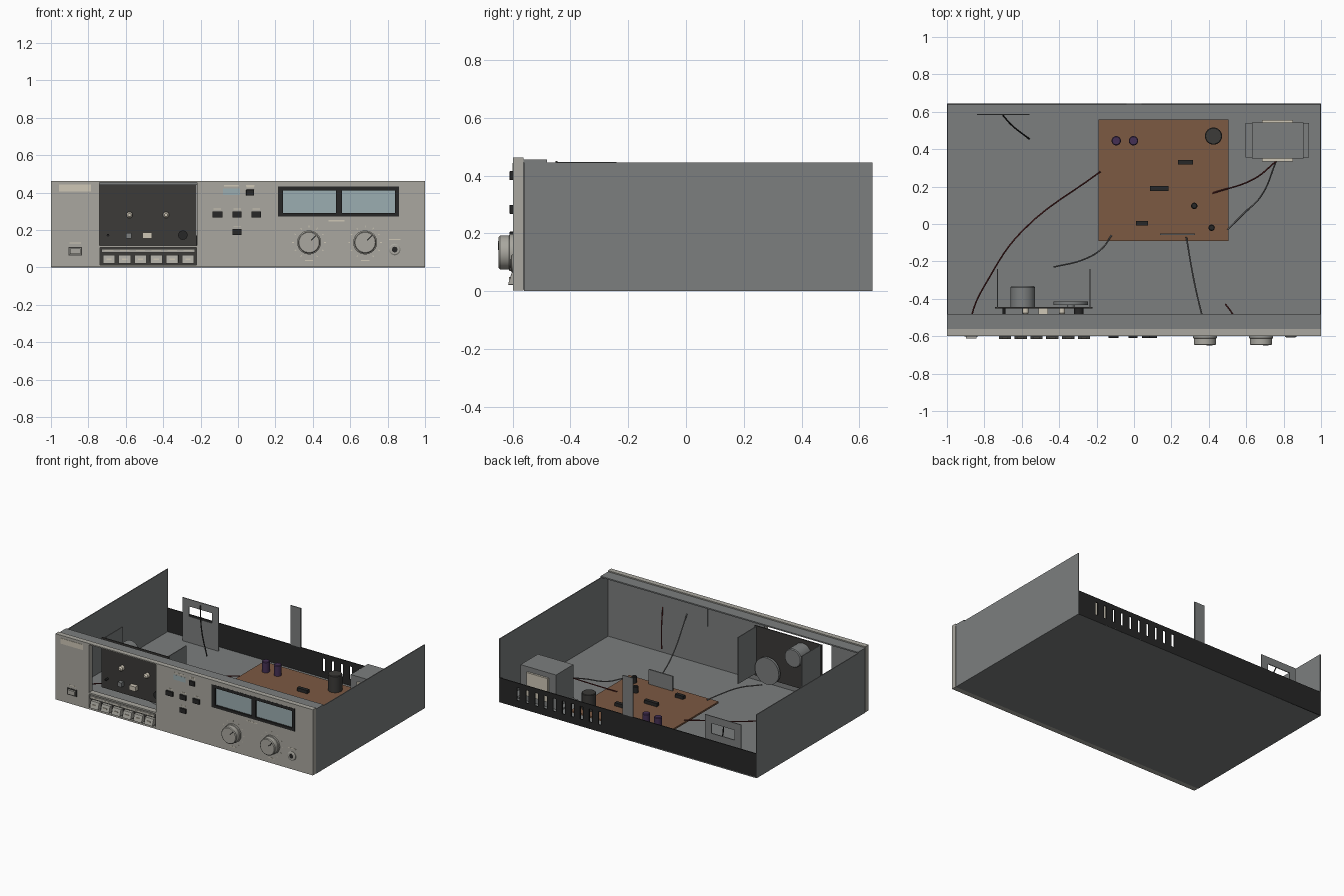
import bpy, bmesh, math
from mathutils import Vector

if "Cube" in bpy.data.objects:
    bpy.data.objects.remove(bpy.data.objects["Cube"])

def material(name, r, g, b):
    m = bpy.data.materials.new(name)
    m.diffuse_color = (r, g, b, 1)
    m.use_nodes = True
    m.node_tree.nodes["Principled BSDF"].inputs["Base Color"].default_value = m.diffuse_color
    return m

SILVER = material("brushed_silver", .40, .39, .35)
STEEL = material("steel", .20, .21, .21)
BLACK = material("black", .02, .02, .02)
DARK = material("dark_grey", .045, .043, .04)
TAN = material("pale_print", .62, .57, .47)
GLASS = material("meter_glass", .33, .42, .44)
BOARD = material("circuit_brown", .20, .10, .055)
PURPLE = material("capacitor_purple", .06, .03, .09)
RED = material("wire_red", .09, .015, .015)
GREY = material("wire_grey", .14, .14, .14)

def add(name, mesh, mat):
    ob = bpy.data.objects.new(name, mesh)
    bpy.context.collection.objects.link(ob)
    mesh.materials.append(mat)
    return ob

def box(name, x0, x1, y0, y1, z0, z1, mat, bevel=0):
    bm = bmesh.new()
    bmesh.ops.create_cube(bm, size=1)
    for v in bm.verts:
        v.co = ((x0 + x1) / 2 + v.co.x * (x1 - x0), (y0 + y1) / 2 + v.co.y * (y1 - y0),
                (z0 + z1) / 2 + v.co.z * (z1 - z0))
    me = bpy.data.meshes.new(name)
    bm.to_mesh(me)
    bm.free()
    ob = add(name, me, mat)
    if bevel:
        mod = ob.modifiers.new("bevel", 'BEVEL')
        mod.width, mod.segments = bevel, 2
    return ob

def lathe(name, profile, origin, axis, mat, n=32):
    """Revolve (radius, distance) pairs around an axis starting at origin."""
    bm = bmesh.new()
    rings = [[bm.verts.new((r * math.cos(2 * math.pi * i / n), r * math.sin(2 * math.pi * i / n), h))
              for i in range(n)] for r, h in profile]
    for a, b in zip(rings, rings[1:]):
        for i in range(n):
            bm.faces.new((a[i], a[(i + 1) % n], b[(i + 1) % n], b[i]))
    bm.faces.new(rings[0][::-1])
    bm.faces.new(rings[-1])
    me = bpy.data.meshes.new(name)
    bm.to_mesh(me)
    bm.free()
    ob = add(name, me, mat)
    ob.location = origin
    ob.rotation_euler = Vector((0, 0, 1)).rotation_difference(Vector(axis)).to_euler()
    bpy.ops.object.select_all(action='DESELECT')
    ob.select_set(True)
    bpy.context.view_layer.objects.active = ob
    bpy.ops.object.shade_smooth_by_angle()
    return ob

def plate(name, x0, x1, z0, z1, y0, y1, holes, mat):
    """Upright sheet with rectangular holes (x0, x1, z0, z1)."""
    xs = sorted({x0, x1, *[v for h in holes for v in h[:2]]})
    zs = sorted({z0, z1, *[v for h in holes for v in h[2:]]})
    bm = bmesh.new()
    y = (y0 + y1) / 2
    for a, b in zip(xs, xs[1:]):
        for c, d in zip(zs, zs[1:]):
            mx, mz = (a + b) / 2, (c + d) / 2
            if not any(h[0] < mx < h[1] and h[2] < mz < h[3] for h in holes):
                bm.faces.new([bm.verts.new(p) for p in ((a, y, c), (b, y, c), (b, y, d), (a, y, d))])
    bmesh.ops.remove_doubles(bm, verts=bm.verts, dist=1e-5)
    me = bpy.data.meshes.new(name)
    bm.to_mesh(me)
    bm.free()
    ob = add(name, me, mat)
    mod = ob.modifiers.new("thickness", 'SOLIDIFY')
    mod.thickness, mod.offset = y1 - y0, 0
    return ob

def wire(name, pts, mat, r=.004):
    cu = bpy.data.curves.new(name, 'CURVE')
    cu.dimensions, cu.bevel_depth, cu.bevel_resolution, cu.resolution_u = '3D', r, 2, 6
    sp = cu.splines.new('BEZIER')
    sp.bezier_points.add(len(pts) - 1)
    for bp, p in zip(sp.bezier_points, pts):
        bp.co = p
        bp.handle_left_type = bp.handle_right_type = 'AUTO'
    return add(name, cu, mat)

F, FB = -.598, -.562   # front panel faces
BAY = (-.74, -.22, .118, .455)
TRAY = (-.737, -.223, .014, .107)
METER = (.215, .86, .273, .433)

# chassis: floor, sides, inner front, top lip, slotted rear panel
box("floor", -1, 1, -.56, .645, 0, .006, STEEL)
for s, n in ((-1, "left"), (1, "right")):
    box(n + "_side", min(s, s * .994), max(s, s * .994), -.56, .645, 0, .446, STEEL)
plate("front_panel", -1, 1, .002, .463, F, FB, [BAY, TRAY, METER], SILVER)
plate("inner_front", -.994, .994, .006, .446, FB, -.556, [(-.74, -.22, .118, .44)], STEEL)
box("top_lip", -1, 1, FB, -.48, .446, .455, STEEL)
slots = [(.21 + i * .07, .23 + i * .07, .05, .14) for i in range(10)]
plate("rear_panel", -.994, .994, 0, .172, .639, .645, slots, BLACK)
box("rear_post", -.04, .04, .639, .645, .17, .446, STEEL)
plate("rear_bracket", -.84, -.56, .006, .31, .582, .588, [(-.79, -.61, .19, .26)], STEEL)

# cassette mechanism
box("mechanism_plate", -.742, -.222, -.452, -.444, .1, .45, DARK)
for x, n in ((-.73, "left"), (-.235, "right")):
    box(n + "_mechanism_cheek", x - .003, x + .003, -.444, -.24, .12, .447, STEEL)
lathe("motor", [(.065, 0), (.065, .105), (.06, .112)], (-.595, -.444, .36), (0, 1, 0), STEEL)
lathe("flywheel", [(.02, 0), (.02, .012), (.093, .012), (.093, .03)], (-.338, -.444, .17), (0, 1, 0), STEEL)
for x in (-.58, -.385):
    lathe("spindle", [(.017, 0), (.017, .025), (.009, .035)], (x, -.45, .281), (0, -1, 0), TAN, 16)
box("tape_head", -.51, -.46, -.482, -.45, .155, .187, TAN)
box("erase_head", -.6, -.57, -.48, -.45, .155, .185, STEEL)
lathe("pinch_roller", [(.025, 0), (.025, .032)], (-.295, -.45, .173), (0, -1, 0), BLACK, 24)
lathe("guide_pin", [(.007, 0), (.007, .03)], (-.695, -.45, .173), (0, -1, 0), BLACK, 12)

# transport key tray
box("tray_back", TRAY[0], TRAY[1], -.58, -.57, TRAY[2], TRAY[3], DARK)
box("tray_label_strip", -.73, -.23, F, -.57, .08, .1, SILVER)
for i in range(6):
    x = -.69 + i * .0845
    key = box("transport_key", x - .033, x + .033, -.616, -.575, .022, .068, SILVER, .002)
    for v in key.data.vertices:          # sloped key face
        if v.co.y < -.6 and v.co.z > .05:
            v.co.y = -.602
    box("key_mark", x - .014, x + .014, -.612, -.6, .041, .049, TAN)
    box("key_label", x - .025, x + .025, F - .001, F + .002, .087, .092, TAN)

# power key, badge plate, counter window, function keys
plate("power_key_bezel", -.907, -.833, .063, .11, F - .003, F, [(-.9, -.84, .069, .104)], DARK)
box("power_key", -.898, -.842, -.612, F + .01, .071, .102, SILVER, .002)
box("power_label", -.9, -.84, F - .001, F, .128, .134, TAN)
box("badge_plate", -.957, -.785, F - .002, F, .405, .443, TAN)
box("counter_window", -.08, .01, F - .001, F, .388, .422, GLASS)
for x, w in ((-.035, .08), (.065, .045)):
    box("counter_label", x - w / 2, x + w / 2, F - .001, F, .434, .44, TAN)
for x, z, w in ((.065, .4, .042), (-.11, .283, .054), (-.005, .283, .05), (.097, .283, .052), (-.005, .19, .05)):
    box("function_key", x - w / 2, x + w / 2, -.61, F + .01, z - .016, z + .016, BLACK, .002)
    box("function_label", x - .02, x + .02, F - .001, F, z + .028, z + .033, TAN)

# level meters
windows = [(.24, .525, .292, .412), (.555, .84, .292, .412)]
plate("meter_frame", *METER, F - .001, FB, windows, BLACK)
for x0, x1, z0, z1 in windows:
    box("meter_window", x0, x1, -.588, -.564, z0, z1, GLASS)
box("meter_housing", .22, .85, -.564, -.55, .28, .43, STEEL)
box("meter_label", .485, .57, F - .001, F, .247, .253, TAN)

# level knobs with pointer and tick marks
for x in (.38, .68):
    lathe("knob", [(.064, 0), (.064, .012), (.059, .014), (.059, .045), (.054, .05)],
          (x, F, .134), (0, -1, 0), SILVER, 48)
    p = box("knob_pointer", -.003, .003, -.0015, .0015, .015, .052, BLACK)
    p.location, p.rotation_euler = (x, F - .05, .134), (0, math.radians(45), 0)
    for i in range(11):
        t = box("knob_tick", -.002, .002, -.001, .001, .08, .09, TAN)
        t.location, t.rotation_euler = (x, F, .134), (0, math.radians(-150 + 30 * i), 0)
    box("knob_label", x - .022, x + .022, F - .001, F, .034, .04, TAN)
lathe("headphone_jack", [(.031, 0), (.031, .004), (.025, .008)], (.838, F, .096), (0, -1, 0), SILVER, 24)
lathe("jack_hole", [(.015, 0), (.015, .009)], (.838, F, .096), (0, -1, 0), BLACK, 20)
box("jack_label", .808, .868, F - .001, F, .146, .151, TAN)

# circuit board and its parts
box("circuit_board", -.19, .505, -.09, .56, .03, .042, BOARD)
for x, y in ((-.15, -.05), (.465, -.05), (-.15, .52), (.465, .52)):
    lathe("board_standoff", [(.012, 0), (.012, .025)], (x, y, .006), (0, 0, 1), STEEL, 10)
for x, y, r, h, m in ((-.095, .445, .025, .075, PURPLE), (-.003, .445, .025, .075, PURPLE),
                      (.425, .47, .046, .115, DARK), (.322, .097, .017, .045, BLACK),
                      (.415, -.02, .017, .045, BLACK)):
    lathe("capacitor", [(r, 0), (r, h - .004), (r - .004, h)], (x, y, .042), (0, 0, 1), m, 24)
for x, y, w in ((.275, .33, .08), (.135, .19, .1), (.043, .004, .064)):
    box("chip", x - w / 2, x + w / 2, y - .013, y + .013, .042, .065, BLACK)
box("heat_sink", .14, .325, -.059, -.05, .042, .145, STEEL)

# transformer
box("transformer_base", .595, .935, .355, .54, .006, .016, STEEL)
box("transformer_core", .63, .905, .35, .543, .016, .25, STEEL)
box("transformer_coil", .685, .85, .335, .557, .05, .215, TAN)

# wiring
wire("power_wire", [(-.18, .28, .05), (-.6, -.04, .04), (-.77, -.28, .06), (-.87, -.5, .09), (-.87, -.558, .09)], RED)
wire("supply_wire_red", [(.76, .335, .15), (.64, .24, .09), (.42, .165, .045)], RED)
wire("supply_wire_grey", [(.76, .335, .12), (.68, .15, .06), (.58, .05, .03), (.5, -.03, .045)], GREY)
wire("head_wire", [(-.12, -.06, .045), (-.17, -.13, .07), (-.27, -.19, .12), (-.43, -.23, .17)], GREY)
wire("meter_wire_grey", [(.28, -.07, .05), (.32, -.3, .14), (.38, -.556, .33)], GREY)
wire("meter_wire_red", [(.49, -.43, .1), (.52, -.47, .2), (.57, -.556, .33)], RED)
wire("rear_wire", [(-.7, .58, .29), (-.65, .525, .15), (-.56, .455, .02)], BLACK)
